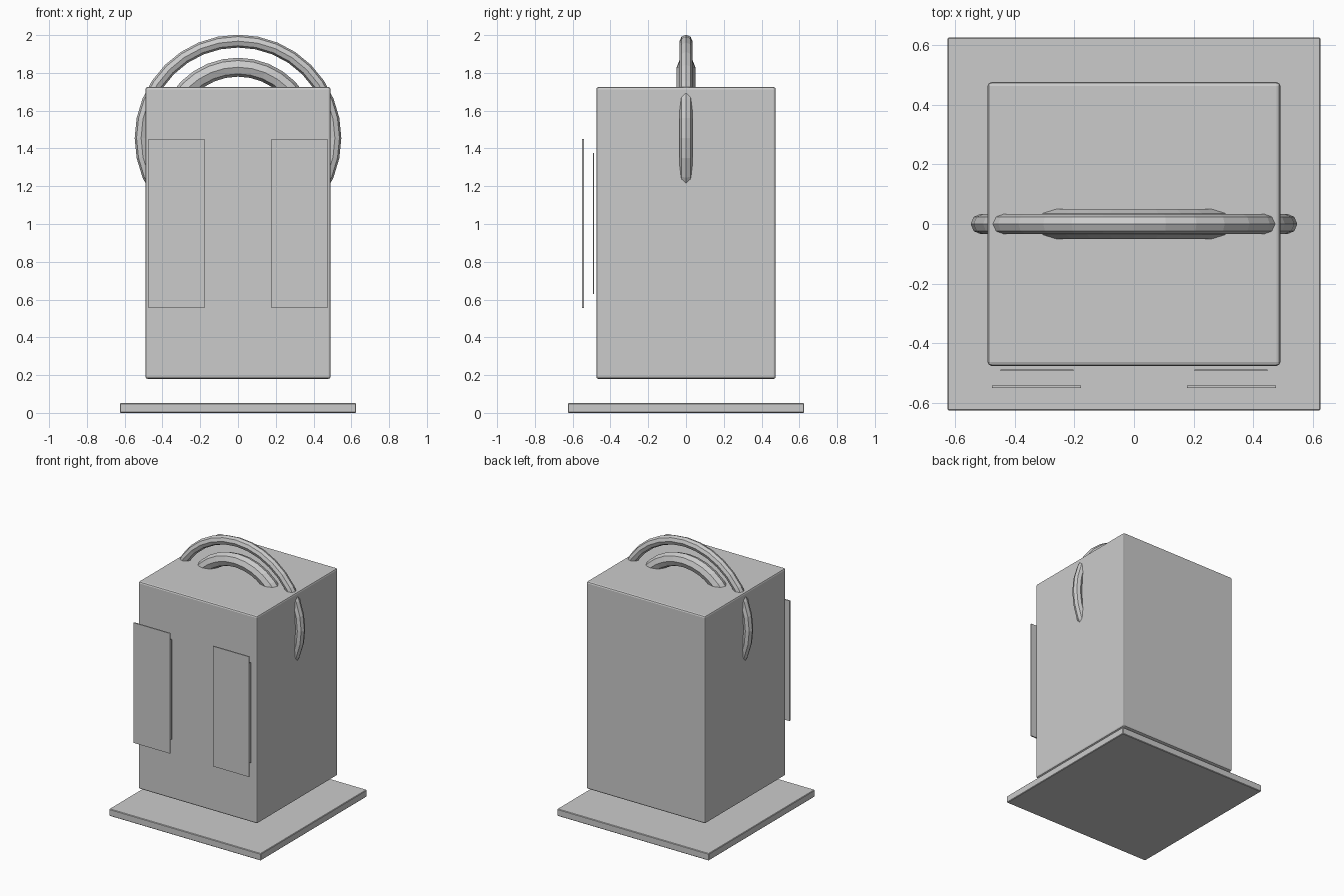
import bpy
from math import pi

default = bpy.data.objects.get("Cube")
if default:
    bpy.data.objects.remove(default, do_unlink=True)

# Single plain grey for every part
grey = bpy.data.materials.new("plain_grey")
grey.use_nodes = True
COLOUR = (0.6, 0.6, 0.6, 1)
grey.diffuse_color = COLOUR
grey.node_tree.nodes["Principled BSDF"].inputs["Base Color"].default_value = COLOUR


def finish(name):
    obj = bpy.context.object
    obj.name = name
    obj.data.materials.append(grey)
    return obj


def box(name, low, high, bevel=0, segments=1):
    """Box between two corners, with optional softened edges."""
    centre = [(a + b) / 2 for a, b in zip(low, high)]
    bpy.ops.mesh.primitive_cube_add(size=1, location=centre)
    obj = finish(name)
    obj.scale = [b - a for a, b in zip(low, high)]
    bpy.ops.object.transform_apply(location=False, rotation=False, scale=True)
    if bevel:
        mod = obj.modifiers.new("soft_edges", "BEVEL")
        mod.width = bevel
        mod.segments = segments
    return obj


def ring(name, major, minor):
    """Upright faceted ring sunk into the body."""
    bpy.ops.mesh.primitive_torus_add(
        major_radius=major, minor_radius=minor, major_segments=32,
        minor_segments=8, location=(0, 0, 1.455), rotation=(pi / 2, 0, 0))
    return finish(name)


# Base slab and floating body
box("base_slab", (-0.625, -0.625, 0), (0.625, 0.625, 0.052), 0.004)
box("body", (-0.49, -0.475, 0.18), (0.49, 0.475, 1.725), 0.012, 2)

# Handle rings
ring("outer_handle", 0.513, 0.034)
ring("inner_handle", 0.375, 0.05)

# Paired front panels, each a large plate over a smaller one
for side, label in ((-1, "right"), (1, "left")):
    for part, centre, half, y, depth, low, high in (
            ("outer_panel", 0.326, 0.149, -0.545, 0.009, 0.555, 1.45),
            ("inner_panel", 0.325, 0.122, -0.49, 0.006, 0.63, 1.375)):
        x = side * centre
        box(f"{label}_{part}", (x - half, y - depth / 2, low),
            (x + half, y + depth / 2, high))
